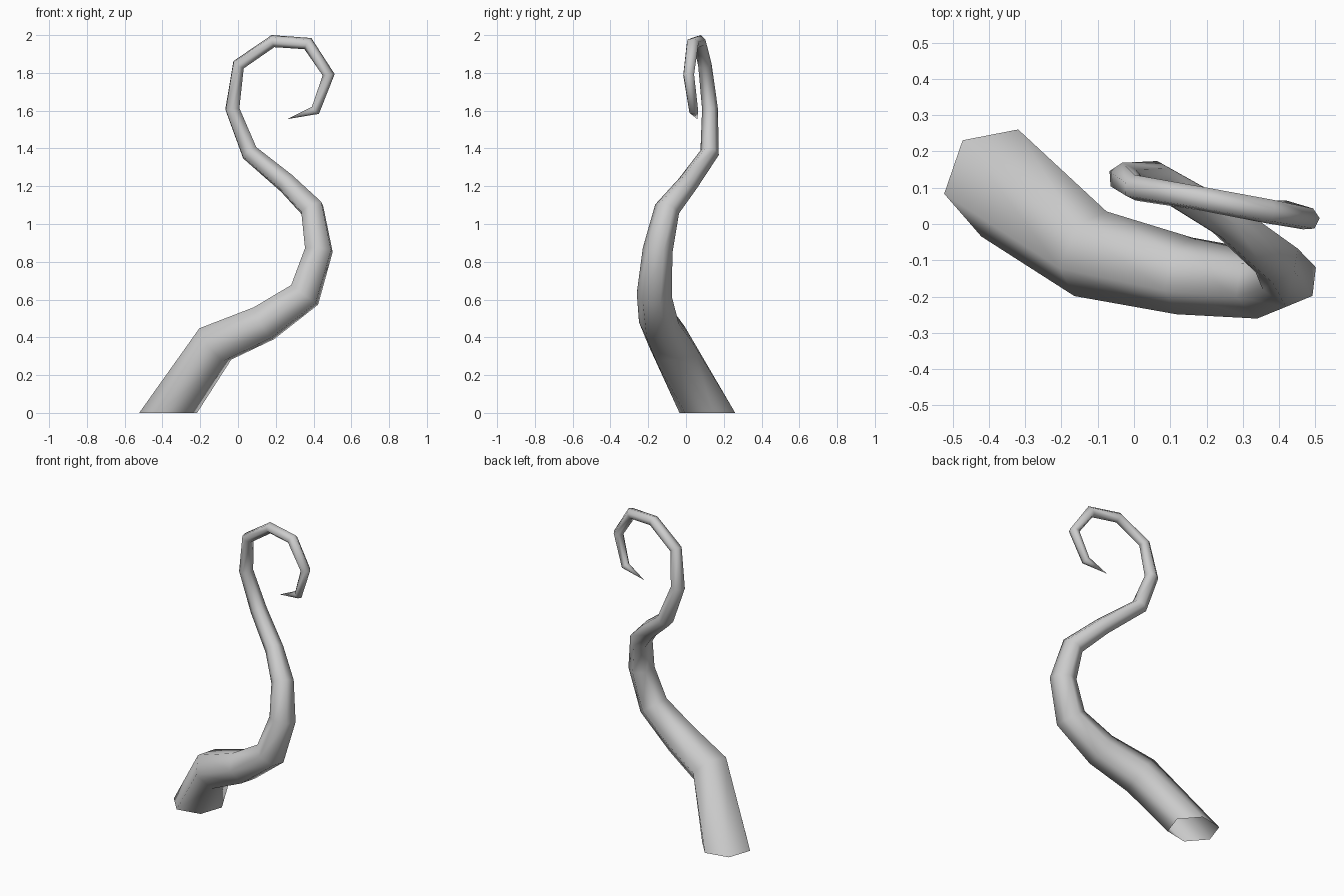
import bpy, bmesh, math
from mathutils import Vector

if "Cube" in bpy.data.objects:
    bpy.data.objects.remove(bpy.data.objects["Cube"])

SIDES = 6

# Centre line of the tendril: x, y, z, radius, from the root upwards
PATH = [
    (-0.37, 0.113, 0.0, 0.156),
    (-0.12, -0.082, 0.365, 0.125),
    (0.138, -0.143, 0.475, 0.108),
    (0.353, -0.168, 0.625, 0.094),
    (0.428, -0.15, 0.862, 0.08),
    (0.393, -0.10, 1.08, 0.068),
    (0.257, 0.01, 1.215, 0.056),
    (0.062, 0.125, 1.377, 0.05),
    (-0.03, 0.127, 1.61, 0.042),
    (0.003, 0.10, 1.843, 0.036),
    (0.185, 0.07, 1.968, 0.034),
    (0.37, 0.035, 1.955, 0.035),
    (0.48, 0.014, 1.79, 0.032),
    (0.41, 0.04, 1.602, 0.027),
]
TIP = Vector((0.26, 0.06, 1.555))


def ring(bm, centre, side, normal, radius):
    """Regular ring of vertices in the plane across the path."""
    other = normal.cross(side)
    angles = [math.tau * i / SIDES for i in range(SIDES)]
    return [bm.verts.new(centre + radius * (side * math.cos(a) + other * math.sin(a)))
            for a in angles]


# Plain grey skin
skin = bpy.data.materials.new("grey skin")
skin.use_nodes = True
grey = (0.6, 0.6, 0.6, 1)
skin.diffuse_color = grey
skin.node_tree.nodes["Principled BSDF"].inputs["Base Color"].default_value = grey

# Sweep the section along the path without twist, the root cut level
points = [Vector(p[:3]) for p in PATH] + [TIP]
turn = math.radians(11)
side = Vector((math.cos(turn), math.sin(turn), 0))
normal = Vector((0, 0, 1))
bm = bmesh.new()
previous = None
for i, (*_, radius) in enumerate(PATH):
    if i:
        before = (points[i] - points[i - 1]).normalized()
        after = (points[i + 1] - points[i]).normalized()
        tangent = (before + after).normalized()
        side = normal.rotation_difference(tangent) @ side
        normal = tangent
    current = ring(bm, points[i], side, normal, radius)
    if previous:
        for k in range(SIDES):
            n = (k + 1) % SIDES
            bm.faces.new((previous[k], previous[n], current[n], current[k]))
    previous = current

# Pointed tip; the root stays open
tip = bm.verts.new(TIP)
for k in range(SIDES):
    bm.faces.new((previous[k], previous[(k + 1) % SIDES], tip))
for face in bm.faces:
    face.smooth = True

mesh = bpy.data.meshes.new("tendril")
bm.to_mesh(mesh)
bm.free()
mesh.materials.append(skin)
tendril = bpy.data.objects.new("tendril", mesh)
bpy.context.collection.objects.link(tendril)
